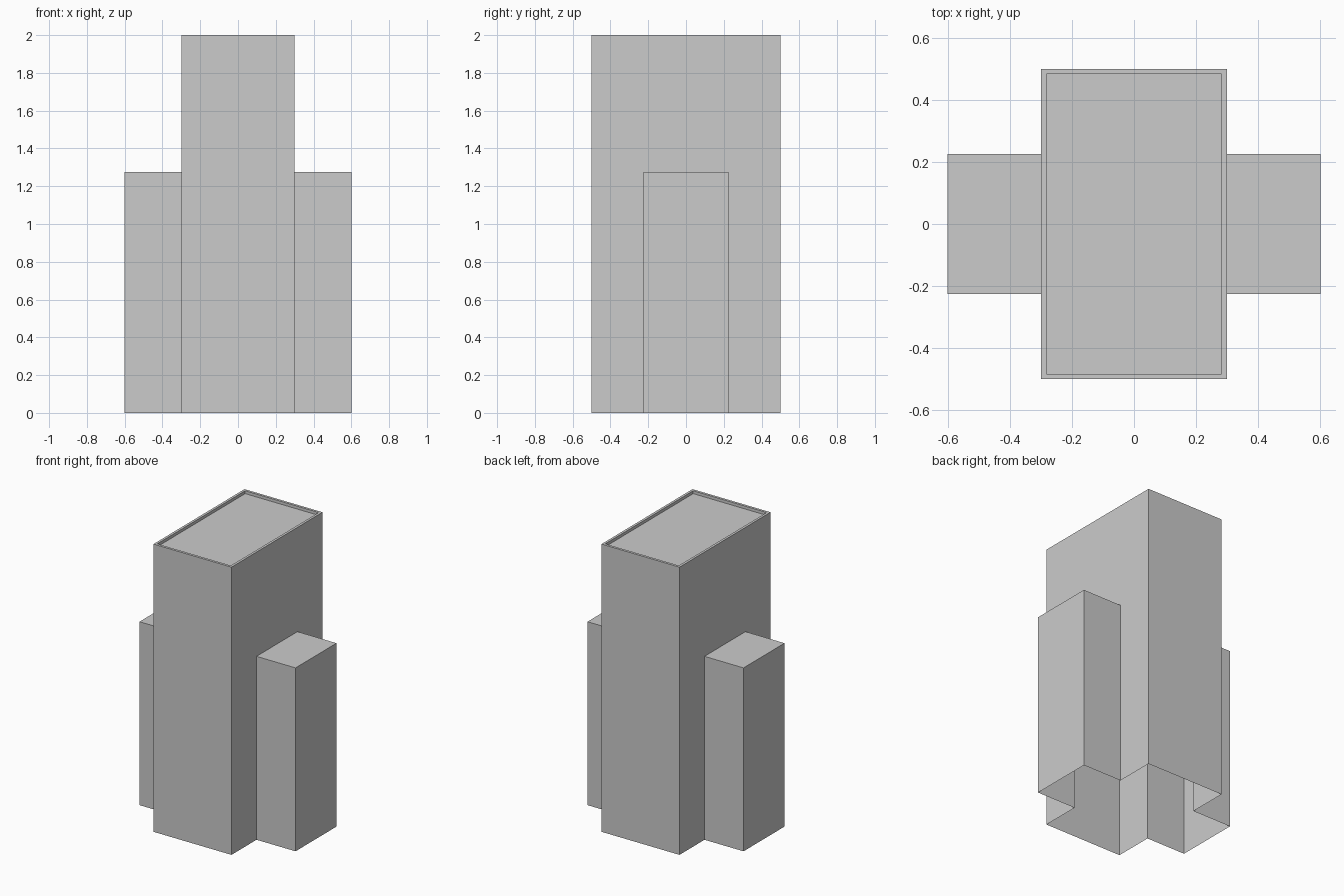
import bpy, bmesh
from mathutils import Vector

if "Cube" in bpy.data.objects:
    bpy.data.objects.remove(bpy.data.objects["Cube"])

W, D, H = 0.6, 1.0, 2.0            # main tower
WING_OUT, WING_HALF, WING_H = 0.3, 0.225, 1.275
RIM, ROOF_DROP = 0.0175, 0.02

bm = bmesh.new()

# Main tower block
bmesh.ops.create_cube(bm, size=1)
for v in bm.verts:
    v.co = Vector((v.co.x * W, v.co.y * D, (v.co.z + 0.5) * H))


def cut(co, no):
    bmesh.ops.bisect_plane(bm, geom=bm.verts[:] + bm.edges[:] + bm.faces[:],
                           plane_co=co, plane_no=no)


# Outline the wing openings on the side walls
cut((0, WING_HALF, 0), (0, 1, 0))
cut((0, -WING_HALF, 0), (0, 1, 0))
cut((0, 0, WING_H), (0, 0, 1))

# Side wings pulled out of the walls, hollow inside
bm.normal_update()
sides = [f for f in bm.faces if abs(f.normal.x) > 0.9
         and abs(f.calc_center_median().y) < 0.01
         and f.calc_center_median().z < WING_H]
for f in bmesh.ops.extrude_discrete_faces(bm, faces=sides)['faces']:
    shift = Vector((WING_OUT if f.calc_center_median().x > 0 else -WING_OUT, 0, 0))
    bmesh.ops.translate(bm, verts=f.verts[:], vec=shift)

# Open underside
bm.normal_update()
bottom = [f for f in bm.faces if all(v.co.z < 1e-5 for v in f.verts)]
bmesh.ops.delete(bm, geom=bottom, context='FACES')

# Merge coplanar wall pieces
bmesh.ops.dissolve_limit(bm, angle_limit=0.01, verts=bm.verts[:], edges=bm.edges[:])

# Roof sunk behind a thin parapet
bm.normal_update()
roof = [f for f in bm.faces if f.normal.z > 0.9 and f.calc_center_median().z > H - 0.01]
bmesh.ops.inset_region(bm, faces=roof, thickness=RIM, use_even_offset=True)
drop = bmesh.ops.extrude_discrete_faces(bm, faces=roof)['faces']
bmesh.ops.translate(bm, verts=list({v for f in drop for v in f.verts}),
                    vec=(0, 0, -ROOF_DROP))

bmesh.ops.recalc_face_normals(bm, faces=bm.faces[:])
mesh = bpy.data.meshes.new("tower_building")
bm.to_mesh(mesh)
bm.free()
bpy.context.collection.objects.link(bpy.data.objects.new("tower_building", mesh))
